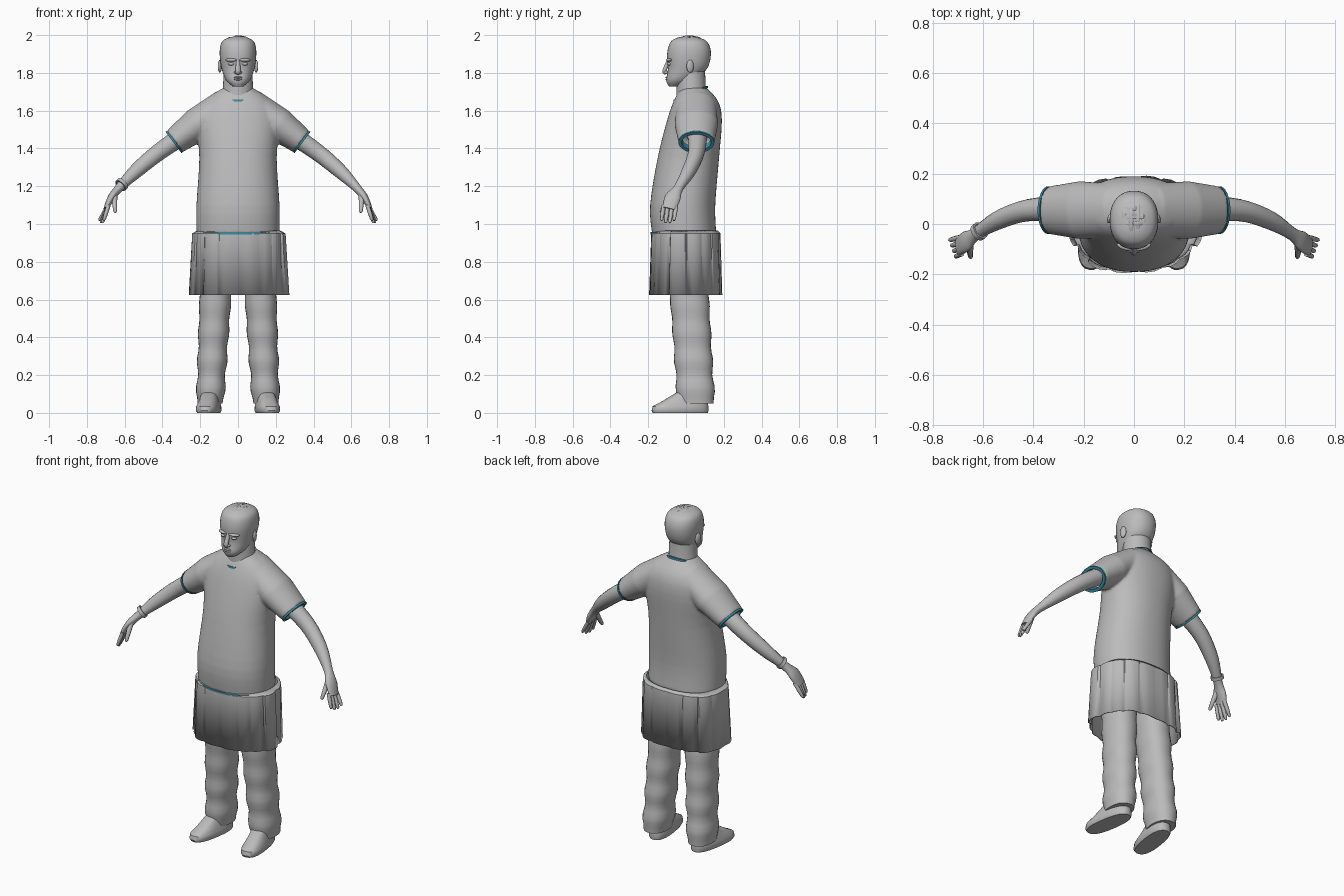
import bpy, bmesh, math, random
from mathutils import Vector, Matrix

random.seed(4)
cube = bpy.data.objects.get("Cube")
if cube:
    bpy.data.objects.remove(cube, do_unlink=True)


def material(name, rgb):
    mat = bpy.data.materials.new(name)
    mat.use_nodes = True
    mat.diffuse_color = (*rgb, 1)
    mat.node_tree.nodes["Principled BSDF"].inputs["Base Color"].default_value = (*rgb, 1)
    return mat


GREY = material("plain grey", (.5, .5, .5))
TEAL = material("teal lining", (.05, .24, .34))


def finish(bm, name, mat=GREY, angle=60):
    """Turn the mesh into a named, shaded object."""
    bmesh.ops.recalc_face_normals(bm, faces=bm.faces)
    mesh = bpy.data.meshes.new(name)
    bm.to_mesh(mesh)
    bm.free()
    ob = bpy.data.objects.new(name, mesh)
    bpy.context.collection.objects.link(ob)
    mesh.materials.append(mat)
    bpy.ops.object.select_all(action="DESELECT")
    ob.select_set(True)
    bpy.context.view_layer.objects.active = ob
    bpy.ops.object.shade_smooth_by_angle(angle=math.radians(angle))
    return ob


def smooth(rows, steps=4):
    """Fill in sections along a soft curve through the given ones."""
    rows = [Vector(row) for row in rows]
    last = len(rows) - 1
    filled = []
    for i in range(last):
        a, b, c, d = (rows[min(max(i + k, 0), last)] for k in (-1, 0, 1, 2))
        for k in range(steps):
            t = k / steps
            bend = (2 * a - 5 * b + 4 * c - d) * t * t + (3 * b - a - 3 * c + d) * t ** 3
            filled.append(b + ((c - a) * t + bend) / 2)
    return filled + [rows[last]]


def signed_power(value, power):
    return math.copysign(abs(value) ** power, value)


def oval(centre, u, v, sides, power=1):
    """Ring of points; a power below one makes it boxier."""
    centre, u, v = Vector(centre), Vector(u), Vector(v)
    turns = [math.tau * i / sides for i in range(sides)]
    return [centre + u * signed_power(math.cos(a), power) + v * signed_power(math.sin(a), power)
            for a in turns]


def skin(bm, rings, caps=True):
    """Bridge rings of points into a tube."""
    loops = [[bm.verts.new(point) for point in ring] for ring in rings]
    for low, high in zip(loops, loops[1:]):
        for i in range(len(low)):
            bm.faces.new((low[i - 1], low[i], high[i], high[i - 1]))
    if caps:
        bm.faces.new(loops[0])
        bm.faces.new(loops[-1])


def stack(bm, rows, sides=32, power=.9, x=0, caps=True):
    """Level sections, each given as height, half width, front, back."""
    skin(bm, [oval((x, (front + back) / 2, z), (half, 0, 0), (0, (back - front) / 2, 0), sides, power)
              for z, half, front, back in rows], caps)


def limb(bm, rows, side=1, sides=16, axis=None, ref=(0, 1, 0), caps=True):
    """Sections across a path: x, y, z, radius along ref, other radius."""
    points = [Vector((side * row[0], row[1], row[2])) for row in rows]
    rings = []
    for i, row in enumerate(rows):
        if axis:
            along = Vector((side * axis.x, axis.y, axis.z))
        else:
            along = points[min(i + 1, len(points) - 1)] - points[max(i - 1, 0)]
        along.normalize()
        u = Vector(ref)
        u = (u - along * u.dot(along)).normalized()
        rings.append(oval(points[i], u * row[3], along.cross(u) * row[4], sides))
    skin(bm, rings, caps)


def blob(name, place, size, turn=0):
    bm = bmesh.new()
    bmesh.ops.create_uvsphere(bm, u_segments=16, v_segments=10, radius=1)
    bm.transform(Matrix.Translation(place) @ Matrix.Rotation(turn, 4, "Z") @ Matrix.Diagonal((*size, 1)))
    finish(bm, name)


def mix(a, b, t):
    return a + (b - a) * t


SIDES = (("right", -1), ("left", 1))
SLEEVE = Vector((.8, 0, -.6))
SLEEVE_HEM = Vector((.336, .055, 1.436))


def sleeve_ring(up, radius):
    """Section at a distance up the sleeve from its hem."""
    return (*(SLEEVE_HEM - SLEEVE * up), radius + .025, radius)


# Shirt: trunk and hollow-ended sleeves fused into one soft surface
bm = bmesh.new()
trunk = [(.95, .22, -.18, .16), (1.1, .22, -.19, .155), (1.35, .205, -.15, .175),
         (1.55, .22, -.1, .19), (1.65, .18, -.065, .17), (1.72, .08, -.03, .11)]
stack(bm, smooth(trunk), sides=48)
for name, side in SIDES:
    rings = [sleeve_ring(*row) for row in ((.33, .08), (.15, .09), (0, .07), (0, .055), (.05, .055))]
    limb(bm, rings, side, sides=32, axis=SLEEVE)
shirt = finish(bm, "shirt")
fuse = shirt.modifiers.new("fuse", "REMESH")
fuse.mode = "VOXEL"
fuse.voxel_size = .008
fuse.use_smooth_shade = True
soften = shirt.modifiers.new("soften", "SMOOTH")
soften.iterations = 6

# Teal linings at the cuffs, neckline and hem
for name, side in SIDES:
    bm = bmesh.new()
    rings = [sleeve_ring(*row) for row in ((.004, .07), (-.007, .07), (-.007, .053), (.03, .05))]
    limb(bm, rings, side, sides=32, axis=SLEEVE, caps=False)
    finish(bm, name + "_cuff_lining", TEAL)
bm = bmesh.new()
skin(bm, [oval((0, .025, 1.69 + rise), (radius, 0, 0), (0, radius, .036), 40)
          for rise, radius in ((-.006, .092), (.004, .09), (.004, .076))], caps=False)
finish(bm, "neckline_trim", TEAL)
bm = bmesh.new()
stack(bm, [(z, .222, -.187, .16) for z in (.945, .958)], sides=48, caps=False)
finish(bm, "hem_lining", TEAL)

# Pleated shorts: stepped panels running round the hips
PANELS = 16
columns = []
for panel in range(PANELS):
    push = random.uniform(-.014, .008)
    for across in (.04, .35, .65, .96):
        swell = math.sin(across * math.pi) * .006
        columns.append((math.tau * (panel + across) / PANELS, push + swell))
bm = bmesh.new()
rings = []
for z, half, depth, pleat in ((.965, .22, .17, 0), (.95, .243, .187, .6), (.625, .256, .2, 1.2)):
    rings.append([((half + push * pleat) * signed_power(math.cos(a), .85) + .004,
                   (depth + push * pleat) * signed_power(math.sin(a), .85), z)
                  for a, push in columns])
skin(bm, rings, caps=False)
shorts = finish(bm, "pleated_shorts", angle=25)
shorts.modifiers.new("cloth", "SOLIDIFY").thickness = .006

for name, side in SIDES:
    # Trouser leg, creasing more toward the hem
    bm = bmesh.new()
    FOLDS = 28
    rings = []
    for i in range(FOLDS + 1):
        t = i / FOLDS
        crease = math.sin(i * 1.3) * t * .006
        half, middle = mix(.09, .072, t) + crease, mix(.105, .148, t)
        front, back = mix(-.12, -.045, t ** .7) - crease, mix(.105, .152, t) + crease
        rings.append(oval((side * middle, (front + back) / 2, mix(.9, .05, t)),
                          (half, 0, 0), (0, (back - front) / 2, 0), 28, .9))
    skin(bm, rings)
    finish(bm, name + "_trouser_leg")

    # Shoe, toe turned outward
    bm = bmesh.new()
    stack(bm, [(0, .055, -.148, .148), (.012, .062, -.154, .15), (.035, .06, -.148, .15),
               (.06, .052, -.1, .146), (.12, .04, 0, .13)], power=.8)
    bm.transform(Matrix.Translation((side * .155, -.03, 0)) @ Matrix.Rotation(side * .15, 4, "Z"))
    finish(bm, name + "_shoe", angle=40)

    # Bare arm and palm
    bm = bmesh.new()
    arm = [(.26, .06, 1.49, .055, .05), (.42, .055, 1.38, .044, .045), (.54, .015, 1.28, .037, .038),
           (.63, -.04, 1.19, .026, .023), (.67, -.07, 1.14, .042, .02), (.7, -.09, 1.08, .036, .012)]
    limb(bm, smooth(arm), side)
    finish(bm, name + "_arm")

    # Fingers fan out from the palm, the middle ones longest
    for k in range(4):
        knuckle = Vector((.685, -.052 - .022 * k, 1.1))
        tip = Vector((.735 - .008 * k, knuckle.y - .012, 1 + .012 * abs(k - 1.5)))
        bm = bmesh.new()
        limb(bm, [(*knuckle.lerp(tip, t), r, r) for t, r in ((0, .011), (.5, .011), (.9, .009), (1, .005))],
             side, sides=8)
        finish(bm, f"{name}_finger_{k + 1}")
    bm = bmesh.new()
    base, tip = Vector((.655, -.08, 1.15)), Vector((.65, -.135, 1.06))
    limb(bm, [(*base.lerp(tip, t), r, r) for t, r in ((0, .016), (.5, .013), (.9, .01), (1, .005))],
         side, sides=8, ref=(1, 0, 0))
    finish(bm, name + "_thumb")

    # Ear, brow, eye and nostril
    blob(name + "_ear", (side * .096, .022, 1.835), (.01, .02, .034), turn=side * .3)
    blob(name + "_brow", (side * .037, -.09, 1.868), (.032, .014, .009), turn=side * .3)
    blob(name + "_eye", (side * .035, -.088, 1.847), (.017, .012, .008))
    blob(name + "_nostril", (side * .012, -.106, 1.803), (.009, .011, .008))

# Wristband on one arm
bm = bmesh.new()
wrist, toward_hand = Vector((.61, -.025, 1.215)), Vector((.6, -.45, -.6))
limb(bm, [(*(wrist + toward_hand * along), radius, radius)
          for along, radius in ((0, .028), (0, .036), (.02, .036), (.02, .028))],
     side=-1, sides=20, axis=toward_hand, caps=False)
finish(bm, "wristband", angle=40)

# Neck and head
bm = bmesh.new()
stack(bm, [(1.63, .095, -.05, .12), (1.7, .08, -.05, .105), (1.84, .075, -.05, .1)], power=1)
finish(bm, "neck")
bm = bmesh.new()
skull = [(1.727, .026, -.09, -.04), (1.76, .062, -.104, .035), (1.82, .086, -.096, .11),
         (1.9, .097, -.1, .132), (1.96, .088, -.084, .116), (1.985, .055, -.05, .075),
         (1.992, .02, -.01, .035)]
stack(bm, smooth(skull), sides=36)
finish(bm, "head")

# Nose and lips
bm = bmesh.new()
limb(bm, smooth([(0, -.088, 1.87, .009, .01), (0, -.114, 1.812, .014, .011), (0, -.106, 1.797, .01, .009)]),
     sides=12, ref=(1, 0, 0))
finish(bm, "nose")
for name, z in (("upper_lip", 1.776), ("lower_lip", 1.765)):
    blob(name, (0, -.099, z), (.023, .011, .005))

# Hair: flat locks criss-crossing the crown
for lengthwise in (True, False):
    for k in range(6):
        lane = -.066 + .026 * k + random.uniform(-.004, .004)
        rows = []
        for j in range(9):
            run = (j / 4 - 1) * .07
            x, y = (lane, run) if lengthwise else (run, lane)
            dome = math.sqrt(max(.05, 1 - (x / .1) ** 2 - (y / .115) ** 2))
            rows.append((x, y + .02, 1.897 + dome * .1 + random.uniform(-.004, .001), .009, .003))
        bm = bmesh.new()
        limb(bm, rows, sides=6, ref=(1, 0, 0) if lengthwise else (0, 1, 0))
        finish(bm, f"hair_lock_{'long' if lengthwise else 'cross'}_{k + 1}", angle=25)
